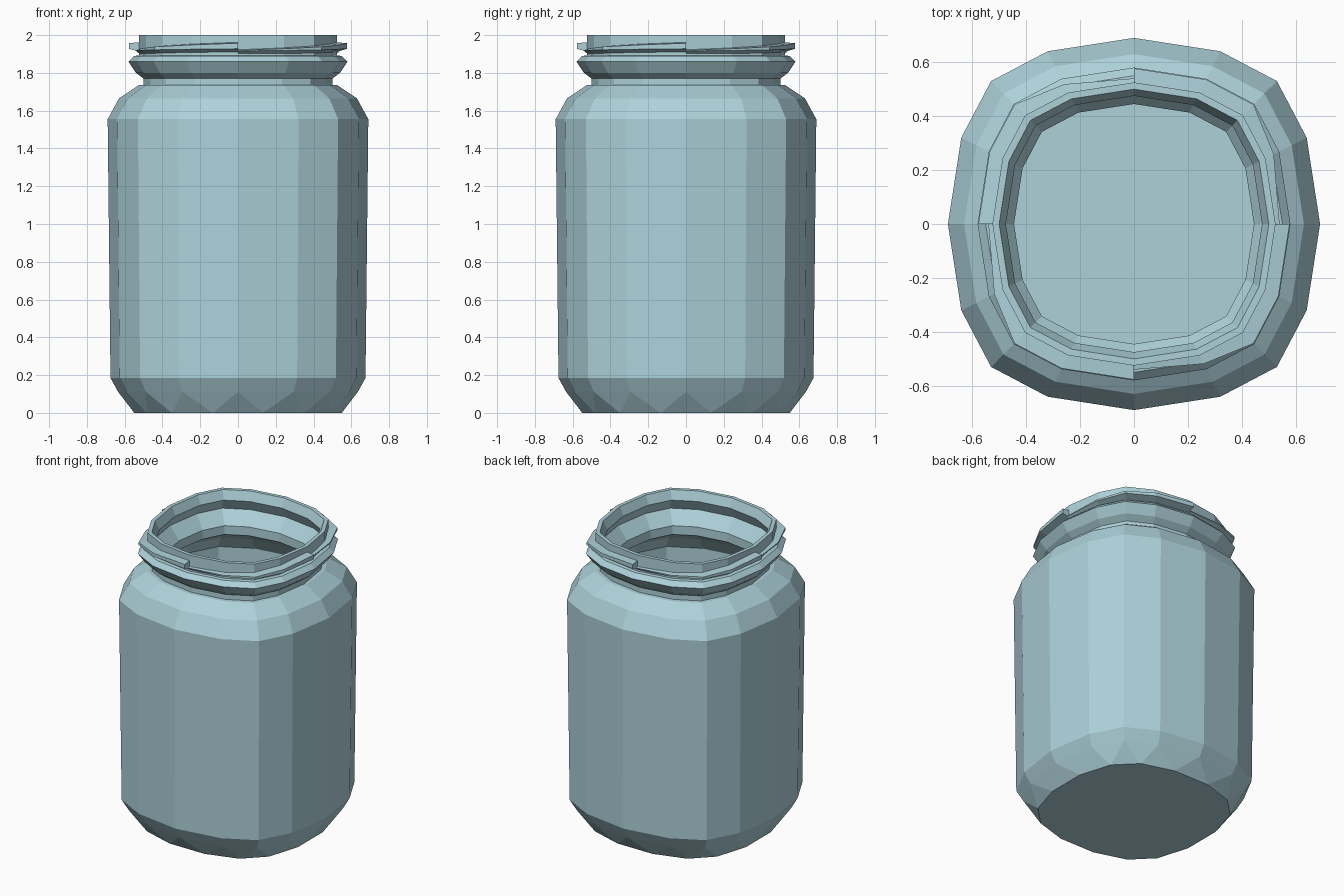
import bpy, bmesh, math

if "Cube" in bpy.data.objects:
    bpy.data.objects.remove(bpy.data.objects["Cube"])

# one quarter of the rounded-square cross-section, relative to its half width
QUARTER = [(1, 0), (0.928, 0.464), (0.768, 0.768), (0.464, 0.928)]


def section():
    pts, q = [], QUARTER
    for _ in range(4):
        pts += q
        q = [(-y, x) for x, y in q]
    return pts


SEC = section()
MID = [((a[0] + b[0]) / 2, (a[1] + b[1]) / 2) for a, b in zip(SEC, SEC[1:] + SEC[:1])]

glass = bpy.data.materials.new("pale_glass")
glass.diffuse_color = (0.42, 0.64, 0.70, 1)
glass.use_nodes = True
glass.node_tree.nodes["Principled BSDF"].inputs["Base Color"].default_value = glass.diffuse_color


def finish(bm, name):
    bmesh.ops.recalc_face_normals(bm, faces=bm.faces[:])
    me = bpy.data.meshes.new(name)
    bm.to_mesh(me)
    bm.free()
    me.materials.append(glass)
    ob = bpy.data.objects.new(name, me)
    bpy.context.collection.objects.link(ob)
    return ob


def ring(bm, r, z, pts=SEC):
    return [bm.verts.new((x * r, y * r, z)) for x, y in pts]


# jar: outer wall up, over the rim, inner wall down (half width, height)
PROFILE = [
    (0.635, 0.112), (0.675, 0.185), (0.69, 1.555), (0.63, 1.665), (0.525, 1.735),
    (0.50, 1.736), (0.50, 1.77), (0.54, 1.80), (0.58, 1.86), (0.55, 1.89),
    (0.525, 1.892), (0.525, 2.0), (0.50, 2.0), (0.475, 1.94), (0.515, 1.865),
    (0.445, 1.78), (0.445, 1.72), (0.58, 1.63), (0.64, 1.54), (0.625, 0.20),
    (0.59, 0.13), (0.52, 0.05),
]
bm = bmesh.new()
rings = [ring(bm, r, z) for r, z in PROFILE]
for a, b in zip(rings, rings[1:]):
    for i in range(16):
        j = (i + 1) % 16
        bm.faces.new((a[i], a[j], b[j], b[i]))
bm.faces.new(rings[-1])

# base edge: zigzag of triangles down to a ring turned by half a step
base = ring(bm, 0.57, 0.0, MID)
for i in range(16):
    j = (i + 1) % 16
    bm.faces.new((rings[0][i], base[i], rings[0][j]))
    bm.faces.new((base[i], base[j], rings[0][j]))
bm.faces.new(base)
finish(bm, "jar")

# screw thread: four wedges, each swelling over a quarter turn and ending abruptly
bm = bmesh.new()
for k in range(4):
    loops = []
    for s in range(5):
        t = s / 4
        x, y = SEC[(4 * k + s) % 16]
        out = 0.54 + 0.037 * min(1, t * 2)
        low, high = 1.908 + 0.012 * t, 1.925 + 0.038 * t
        prof = [(0.515, low - 0.012), (out, low + 0.008), (out, high - 0.006), (0.515, high)]
        loops.append([bm.verts.new((x * r, y * r, z)) for r, z in prof])
    for a, b in zip(loops, loops[1:]):
        for i in range(4):
            j = (i + 1) % 4
            bm.faces.new((a[i], a[j], b[j], b[i]))
    bm.faces.new(loops[0])
    bm.faces.new(loops[-1])
finish(bm, "screw_thread")
